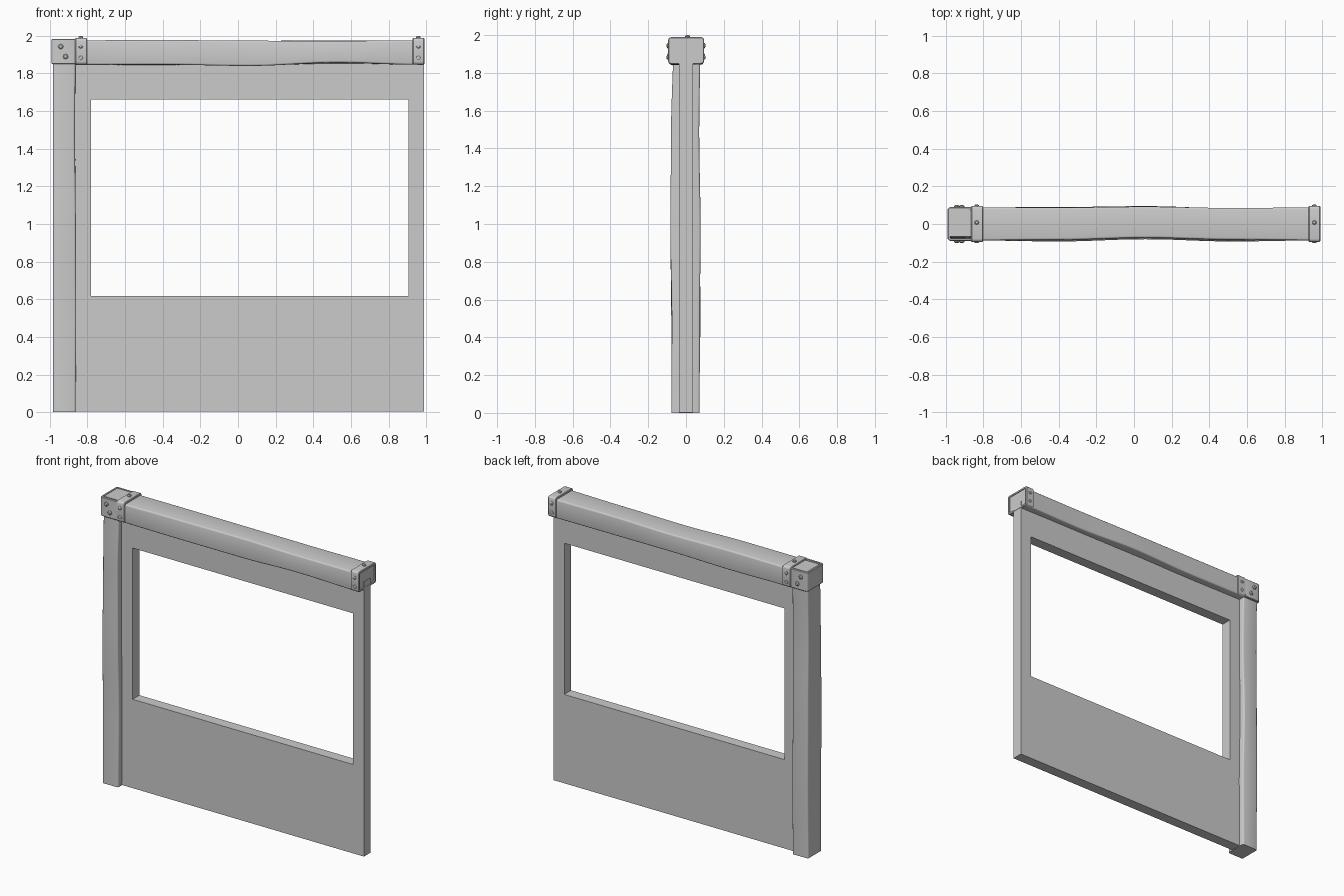
import bpy, bmesh, math
from mathutils import Vector

if "Cube" in bpy.data.objects:
    bpy.data.objects.remove(bpy.data.objects["Cube"])


def loft(name, rings, loop=False, smooth=True):
    """Skin a list of point rings; loop joins last to first, otherwise ends are capped."""
    bm = bmesh.new()
    vs = [[bm.verts.new(p) for p in r] for r in rings]
    n = len(vs[0])
    pairs = list(zip(vs, vs[1:])) + ([(vs[-1], vs[0])] if loop else [])
    for a, b in pairs:
        for i in range(n):
            j = (i + 1) % n
            bm.faces.new((a[i], a[j], b[j], b[i]))
    if not loop:
        bm.faces.new(vs[0])
        bm.faces.new(vs[-1])
    bmesh.ops.recalc_face_normals(bm, faces=bm.faces)
    me = bpy.data.meshes.new(name)
    bm.to_mesh(me)
    bm.free()
    ob = bpy.data.objects.new(name, me)
    bpy.context.collection.objects.link(ob)
    if smooth:
        bpy.ops.object.select_all(action='DESELECT')
        ob.select_set(True)
        bpy.context.view_layer.objects.active = ob
        bpy.ops.object.shade_smooth_by_angle(angle=math.radians(35))
    return ob


def place(axis, t, u, v):
    return {'x': (t, u, v), 'y': (u, t, v), 'z': (u, v, t)}[axis]


def rounded(u0, u1, v0, v1, r, offs=((0, 0),) * 4, seg=3):
    """Rounded rectangle; each corner may be shifted by its own offset."""
    corners = [(u1 - r, v1 - r), (u0 + r, v1 - r), (u0 + r, v0 + r), (u1 - r, v0 + r)]
    pts = []
    for k, ((cu, cv), (du, dv)) in enumerate(zip(corners, offs)):
        for s in range(seg + 1):
            a = math.pi / 2 * (k + s / seg)
            pts.append((cu + du + r * math.cos(a), cv + dv + r * math.sin(a)))
    return pts


def timber(name, axis, t0, t1, rect, warp, r=0.01, n=24):
    """Hand-hewn bar: corner offsets ease between five stations."""
    rings = []
    for i in range(n + 1):
        f = i / n * 4
        k = min(int(f), 3)
        w = (1 - math.cos((f - k) * math.pi)) / 2
        offs = [tuple(a * (1 - w) + b * w for a, b in zip(c[k], c[k + 1])) for c in warp]
        t = t0 + (t1 - t0) * i / n
        rings.append([place(axis, t, u, v) for u, v in rounded(*rect, r, offs)])
    return loft(name, rings)


def band(name, axis, t0, t1, rect, wall=0.014, r=0.016, ch=0.004):
    """Metal strap: rounded rectangular tube with chamfered rims."""
    def ring(t, d):
        u0, u1, v0, v1 = rect
        return [place(axis, t, u, v) for u, v in
                rounded(u0 + d, u1 - d, v0 + d, v1 - d, max(r - d, 0.004))]
    return loft(name, [ring(t0, ch), ring(t0 + ch, 0), ring(t1 - ch, 0),
                       ring(t1, ch), ring(t1, wall), ring(t0, wall)], loop=True)


def bolt(name, pos, normal, r=0.012, h=0.010):
    """Low domed eight-sided bolt head."""
    q = Vector(normal).to_track_quat('Z', 'Y')
    rings = []
    for rad, z in ((r, -0.004), (r, h * 0.5), (r * 0.6, h)):
        rings.append([Vector(pos) + q @ Vector((rad * math.cos(a), rad * math.sin(a), z))
                      for a in (i * math.pi / 4 for i in range(8))])
    return loft(name, rings)


# wall panel with window opening
def rect_ring(y, x0, x1, z0, z1):
    return [(x0, y, z0), (x1, y, z0), (x1, y, z1), (x0, y, z1)]


outer, inner = (-0.92, 0.989, 0.003, 1.90), (-0.78, 0.905, 0.617, 1.662)
loft("wall_panel", [rect_ring(-0.037, *outer), rect_ring(0.037, *outer),
                    rect_ring(0.037, *inner), rect_ring(-0.037, *inner)],
     loop=True, smooth=False)

# corner post (corner order: +x+y, -x+y, -x-y, +x-y)
timber("corner_post", 'z', 0, 1.98, (-0.983, -0.863, -0.077, 0.072), [
    [(0, 0), (.003, .002), (-.004, .005), (.001, -.002), (0, .004)],
    [(0, -.002), (0, .004), (0, .002), (0, -.003), (0, .004)],
    [(0, 0), (0, -.001), (0, -.006), (0, .002), (0, .010)],
    [(0, 0), (.003, .002), (.001, -.006), (-.004, -.002), (0, .010)]])

# top beam (corner order: back top, front top, front bottom, back bottom)
timber("top_beam", 'x', -0.862, 0.984, (-0.087, 0.088, 1.846, 1.976), [
    [(0, 0), (-.001, .001), (.004, -.003), (-.003, 0), (0, 0)],
    [(0, 0), (.003, .002), (.014, -.002), (.004, -.003), (0, 0)],
    [(0, 0), (-.006, .001), (.006, -.006), (-.006, .012), (0, 0)],
    [(0, 0), (.002, -.003), (.007, .006), (-.005, -.002), (0, 0)]])

# metal straps
band("corner_strap", 'z', 1.850, 1.984, (-0.991, -0.852, -0.090, 0.090))
for side, x0, x1 in (("left", -0.866, -0.802), ("right", 0.928, 0.990)):
    band(side + "_beam_strap", 'x', x0, x1, (-0.095, 0.096, 1.847, 1.989))

# bolts on the front, back and top of the straps
for side, x in (("left", -0.836), ("right", 0.959)):
    bolt(side + "_top_bolt", (x, 0.008, 1.989), (0, 0, 1), h=0.011)
    for face, y in (("front", -0.095), ("back", 0.096)):
        for i, z in enumerate((1.945, 1.882)):
            bolt(f"{side}_{face}_bolt_{i}", (x, y, z), (0, y, 0), h=0.007)
for face, y in (("front", -0.09), ("back", 0.09)):
    for i, (x, z) in enumerate(((-0.942, 1.943), (-0.916, 1.890))):
        bolt(f"corner_{face}_bolt_{i}", (x, y, z), (0, y, 0), r=0.014, h=0.011)
